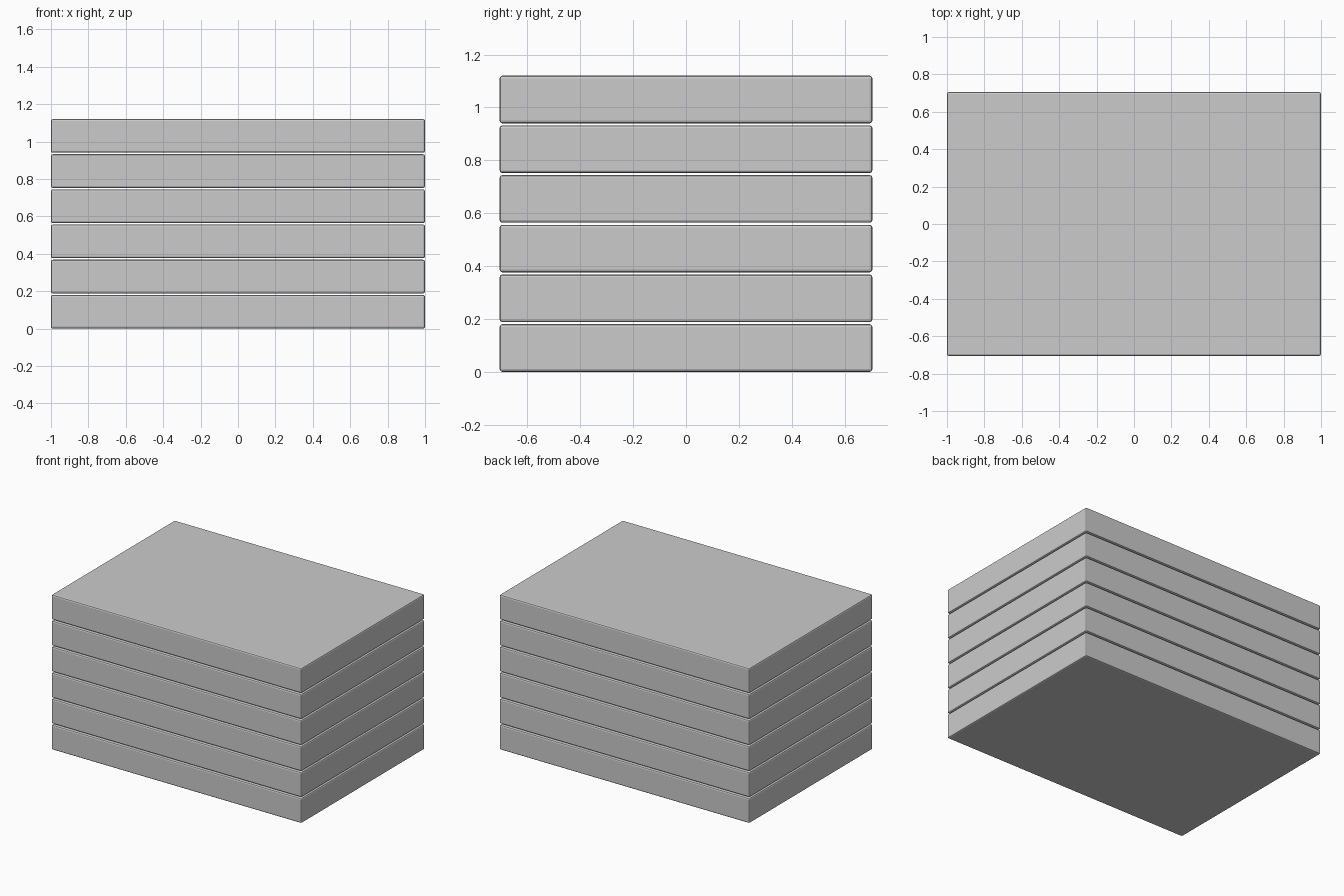
import bpy

if "Cube" in bpy.data.objects:
    bpy.data.objects.remove(bpy.data.objects["Cube"])

COUNT, THICK, GAP, BEVEL = 6, 0.18, 0.008, 0.01

# stack of identical slabs with softened edges and thin gaps
for i in range(COUNT):
    z = i * (THICK + GAP) + THICK / 2
    bpy.ops.mesh.primitive_cube_add(size=1, location=(0, 0, z))
    slab = bpy.context.object
    slab.name = f"slab_{i + 1}"
    slab.scale = (2.0, 1.41, THICK)
    bpy.ops.object.transform_apply(location=False, rotation=False, scale=True)
    bevel = slab.modifiers.new("soft_edges", 'BEVEL')
    bevel.width = BEVEL
    bevel.segments = 2
